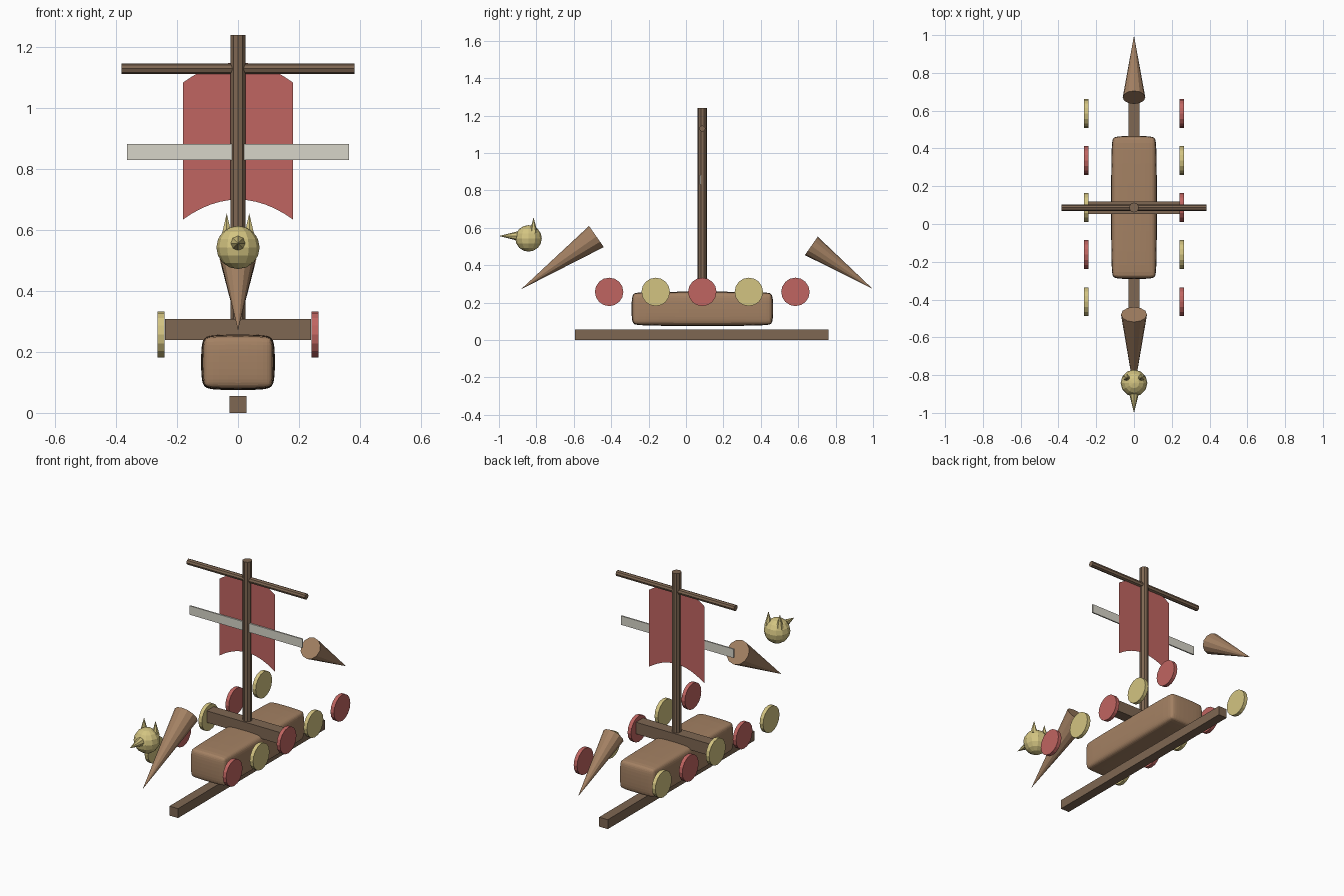
import bpy, bmesh
from mathutils import Vector, Matrix

if "Cube" in bpy.data.objects:
    bpy.data.objects.remove(bpy.data.objects["Cube"])


def material(name, rgb):
    m = bpy.data.materials.new(name)
    m.diffuse_color = (*rgb, 1)
    m.use_nodes = True
    m.node_tree.nodes["Principled BSDF"].inputs["Base Color"].default_value = m.diffuse_color
    return m


WOOD = material("light_wood", (0.37, 0.22, 0.125))
DARK = material("dark_wood", (0.21, 0.135, 0.085))
RED = material("red", (0.53, 0.13, 0.12))
GOLD = material("yellow", (0.65, 0.55, 0.22))
PALE = material("off_white", (0.68, 0.66, 0.58))
MID_Y = 0.087


def finish(name, bm, mat):
    me = bpy.data.meshes.new(name)
    bm.to_mesh(me)
    bm.free()
    ob = bpy.data.objects.new(name, me)
    me.materials.append(mat)
    bpy.context.collection.objects.link(ob)
    return ob


def box(name, lo, hi, mat):
    lo, hi = Vector(lo), Vector(hi)
    bm = bmesh.new()
    bmesh.ops.create_cube(bm, size=1, matrix=Matrix.Translation((lo + hi) / 2)
                          @ Matrix.Diagonal((*(hi - lo), 1)))
    return finish(name, bm, mat)


def cone(name, a, b, r1, r2, sides, mat):
    """Cone or cylinder from point a (radius r1) to point b (radius r2)."""
    a, b = Vector(a), Vector(b)
    d = b - a
    m = Matrix.Translation((a + b) / 2) @ d.to_track_quat('Z', 'Y').to_matrix().to_4x4()
    bm = bmesh.new()
    bmesh.ops.create_cone(bm, cap_ends=True, segments=sides, radius1=r1,
                          radius2=r2, depth=d.length, matrix=m)
    bmesh.ops.remove_doubles(bm, verts=bm.verts, dist=1e-5)
    return finish(name, bm, mat)


# Keel and softly rounded hull
box("keel", (-0.028, -0.594, 0), (0.028, 0.763, 0.055), DARK)
hull = box("hull", (-0.122, -0.292, 0.074), (0.122, 0.467, 0.259), WOOD)
bev = hull.modifiers.new("round", 'BEVEL')
bev.width = 0.035
bev.segments = 2
sub = hull.modifiers.new("soften", 'SUBSURF')
sub.levels = sub.render_levels = 2

# Cross beam, mast, yard
box("cross_beam", (-0.24, MID_Y - 0.033, 0.24), (0.24, MID_Y + 0.033, 0.308), DARK)
cone("mast", (0, MID_Y, 0.24), (0, MID_Y, 1.24), 0.026, 0.026, 10, DARK)
cone("yard", (-0.383, MID_Y, 1.13), (0.383, MID_Y, 1.13), 0.017, 0.017, 8, DARK)

# Sail: thin sheet whose top and bottom edges arch upward
bm = bmesh.new()
bmesh.ops.create_grid(bm, x_segments=12, y_segments=8, size=1)
for v in bm.verts:
    u, w = v.co.x, v.co.y
    v.co = (u * 0.18, MID_Y, 0.86 + w * 0.225 + 0.065 * (1 - u * u))
finish("sail", bm, RED)
box("sail_stripe", (-0.365, 0.073, 0.83), (0.365, 0.081, 0.882), PALE)

# Prow and stern posts, tapering down and outward
cone("prow_post", (0, -0.479, 0.553), (0, -0.882, 0.271), 0.069, 0, 12, WOOD)
cone("stern_post", (0, 0.67, 0.503), (0, 0.998, 0.273), 0.06, 0, 12, WOOD)

# Figurehead: faceted head, beak, two horns
bm = bmesh.new()
bmesh.ops.create_uvsphere(bm, u_segments=12, v_segments=8, radius=0.071,
                          matrix=Matrix.Translation((0, -0.842, 0.543)))
finish("head", bm, GOLD)
cone("beak", (0, -0.88, 0.556), (0, -1.0, 0.556), 0.03, 0, 8, GOLD)
for s, side in ((-1, "left"), (1, "right")):
    cone(f"horn_{side}", (s * 0.037, -0.815, 0.573), (s * 0.037, -0.815, 0.655),
         0.022, 0, 6, GOLD)
    # Row of shields in alternating colours
    for i in range(5):
        y = MID_Y + (i - 2) * 0.249
        cone(f"shield_{side}_{i + 1}", (s * 0.242, y, 0.257), (s * 0.264, y, 0.257),
             0.076, 0.076, 16, RED if (i % 2 == 0) == (s > 0) else GOLD)
